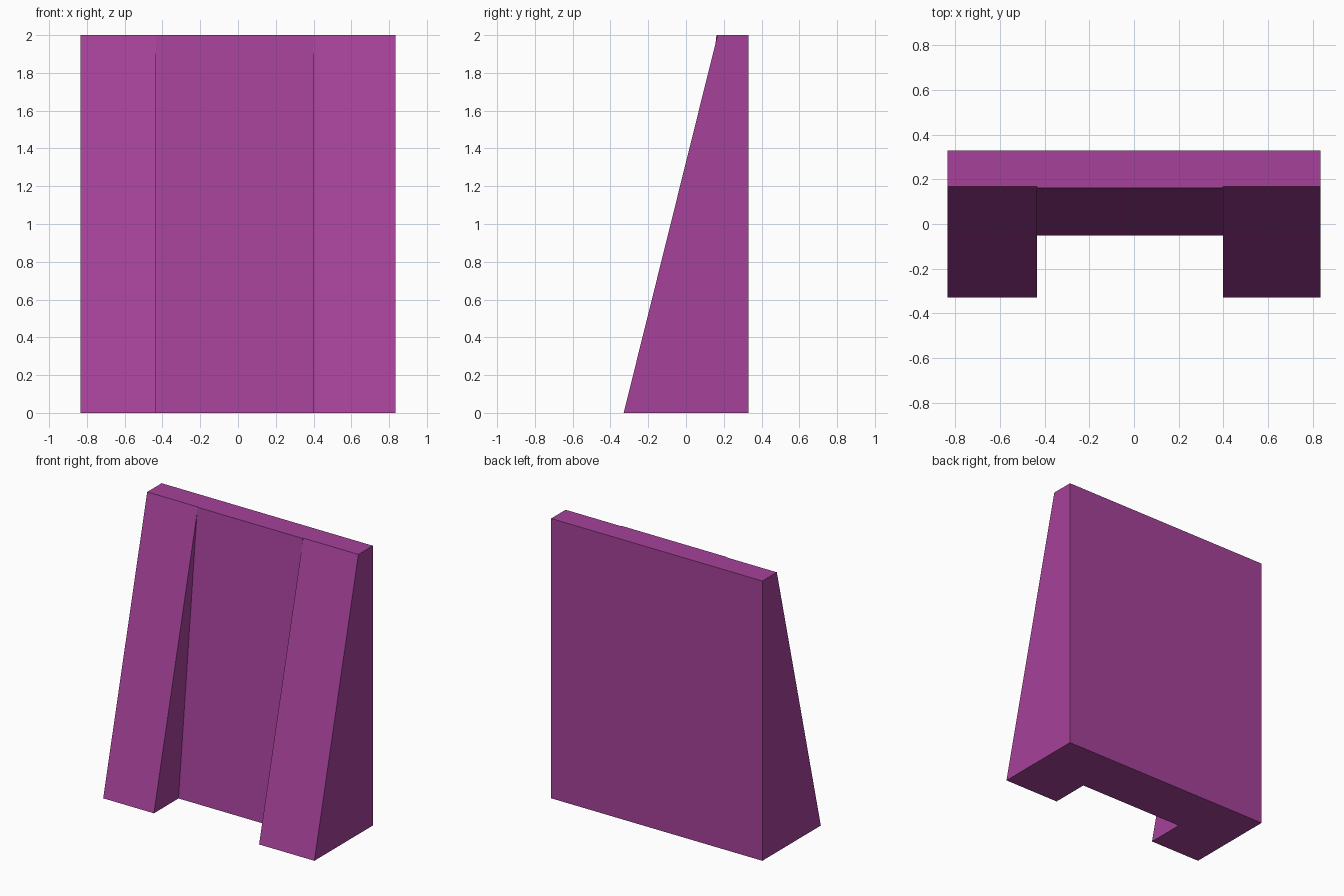
import bpy
import bmesh

if "Cube" in bpy.data.objects:
    bpy.data.objects.remove(bpy.data.objects["Cube"])

HEIGHT = 2.0
BACK = 0.33

purple = bpy.data.materials.new("purple")
purple.diffuse_color = (0.38, 0.054, 0.32, 1.0)
purple.use_nodes = True
purple.node_tree.nodes["Principled BSDF"].inputs["Base Color"].default_value = purple.diffuse_color


def sloped_slab(name, x0, x1, front_bottom, front_top):
    """Extrude a side profile with a vertical back and a leaning front along x."""
    profile = [(front_bottom, 0), (BACK, 0), (BACK, HEIGHT), (front_top, HEIGHT)]
    bm = bmesh.new()
    face = bm.faces.new([bm.verts.new((x0, y, z)) for y, z in profile])
    result = bmesh.ops.extrude_face_region(bm, geom=[face])
    moved = [v for v in result["geom"] if isinstance(v, bmesh.types.BMVert)]
    bmesh.ops.translate(bm, verts=moved, vec=(x1 - x0, 0, 0))
    bmesh.ops.recalc_face_normals(bm, faces=bm.faces)
    mesh = bpy.data.meshes.new(name)
    bm.to_mesh(mesh)
    bm.free()
    mesh.materials.append(purple)
    obj = bpy.data.objects.new(name, mesh)
    bpy.context.collection.objects.link(obj)
    return obj


# Two tapering buttresses
sloped_slab("left_buttress", -0.835, -0.434, -0.33, 0.167)
sloped_slab("right_buttress", 0.398, 0.835, -0.33, 0.167)

# Thinner recessed wall between them
sloped_slab("recessed_wall", -0.434, 0.398, -0.052, 0.161)
